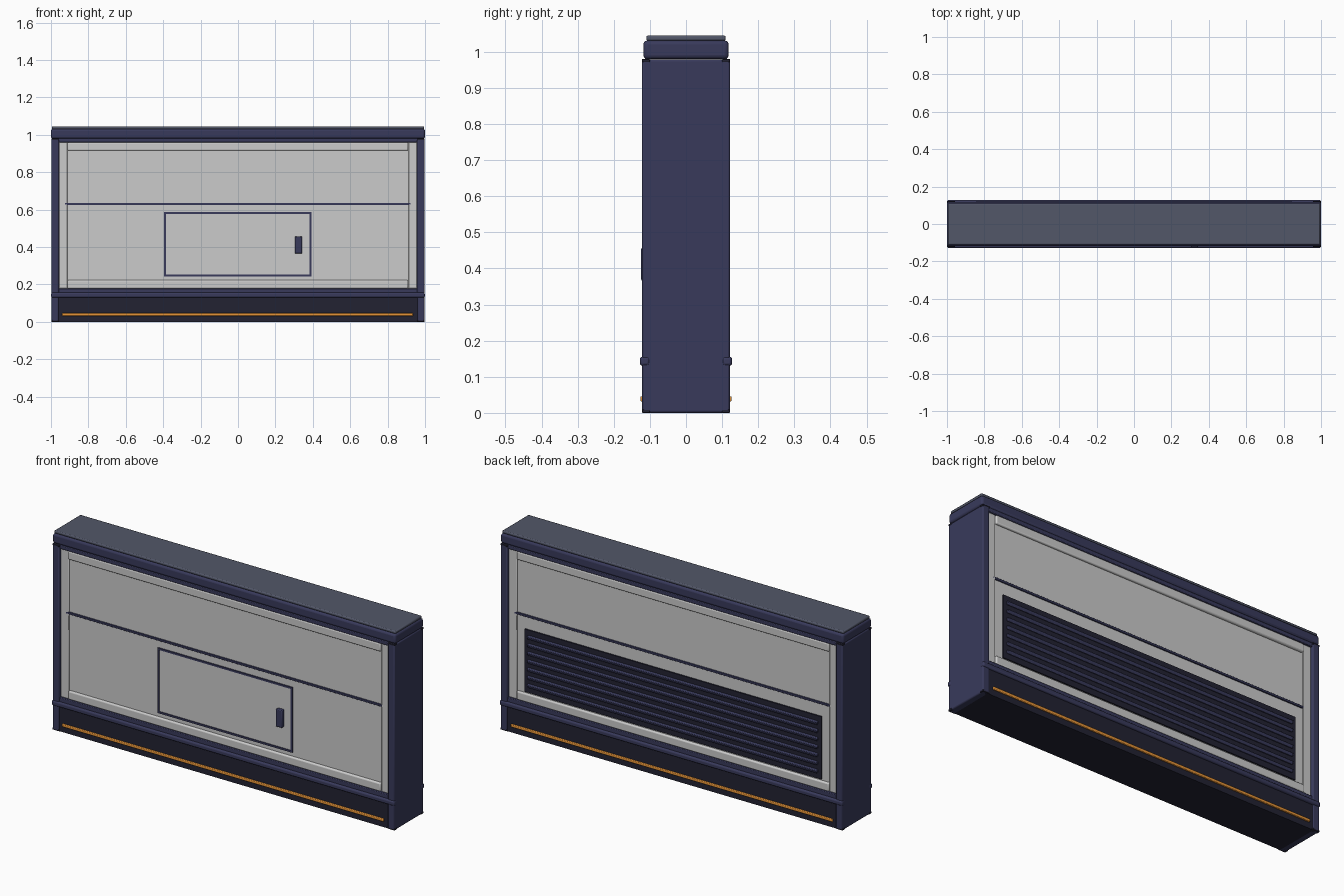
import bpy


def material(name, r, g, b):
    m = bpy.data.materials.new(name)
    m.diffuse_color = (r, g, b, 1)
    return m


NAVY = material("navy", 0.040, 0.042, 0.105)
DARK = material("dark_navy", 0.016, 0.016, 0.032)
SLATE = material("slate", 0.085, 0.095, 0.14)
ORANGE = material("orange", 0.80, 0.30, 0.04)


def box(name, x, y, z, mat=None, bevel=0.0, segments=2):
    """Box from (min, max) ranges, with optional rounded edges."""
    x, y, z = sorted(x), sorted(y), sorted(z)
    mid = [(a + b) / 2 for a, b in (x, y, z)]
    bpy.ops.mesh.primitive_cube_add(size=1, location=mid)
    o = bpy.context.object
    o.name = name
    o.scale = [b - a for a, b in (x, y, z)]
    bpy.ops.object.transform_apply(location=False, rotation=False, scale=True)
    if mat:
        o.data.materials.append(mat)
    if bevel:
        m = o.modifiers.new("bevel", "BEVEL")
        m.width, m.segments = bevel, segments
        bpy.ops.object.shade_smooth_by_angle()
    return o


# Core, plinth and top
box("plinth", (-0.965, 0.965), (-0.118, 0.118), (0, 0.135), DARK)
box("wall_core", (-0.965, 0.965), (-0.102, 0.102), (0.135, 0.98))
box("top_cap", (-1, 1), (-0.118, 0.118), (0.98, 1.031), NAVY, 0.011, 3)
box("top_plate", (-0.995, 0.995), (-0.11, 0.11), (1.03, 1.045), SLATE, 0.005)

# End panels with dark corner shoes
for s in (-1, 1):
    box("end_panel", (s * 0.958, s * 0.997), (-0.122, 0.122), (0, 0.979), NAVY, 0.006)
    for t in (-1, 1):
        for z in (0.0, 0.971):
            box("corner_shoe", (s * 0.957, s * 0.998), (t * 0.10, t * 0.122),
                (z, z + 0.009), DARK, 0.002)

# Parts shared by the front and back faces
for s in (-1, 1):
    box("panel_top_trim", (-0.96, 0.96), (s * 0.095, s * 0.116), (0.96, 0.981), NAVY, 0.003)
    box("panel_bottom_trim", (-0.96, 0.96), (s * 0.095, s * 0.117), (0.135, 0.178), NAVY, 0.003)
    box("belt_rail", (-0.999, 0.999), (s * 0.10, s * 0.128), (0.13, 0.156), NAVY, 0.008, 3)
    box("accent_strip", (-0.94, 0.935), (s * 0.11, s * 0.126), (0.031, 0.046), ORANGE, 0.003)
    box("panel_seam", (-0.928, 0.925), (s * 0.098, s * 0.108), (0.624, 0.636), NAVY, 0.002)
    for z in (0.178, 0.915):
        box("panel_rail", (-0.912, 0.91), (s * 0.095, s * 0.114), (z, z + 0.045), None, 0.007, 3)
    for t in (-1, 1):
        box("panel_stile", (t * 0.912, t * 0.957), (s * 0.095, s * 0.108), (0.178, 0.96), None, 0.003)

# Access door outline and handle on the front
for x in (-0.395, 0.382):
    box("door_frame_side", (x, x + 0.01), (-0.098, -0.108), (0.243, 0.587), NAVY)
for z in (0.243, 0.577):
    box("door_frame_bar", (-0.385, 0.382), (-0.098, -0.108), (z, z + 0.01), NAVY)
box("door_leaf", (-0.385, 0.382), (-0.098, -0.104), (0.253, 0.577))
box("door_handle", (0.305, 0.342), (-0.10, -0.124), (0.365, 0.457), NAVY, 0.004)

# Louvred vent on the back
box("vent_backing", (-0.865, 0.865), (0.098, 0.109), (0.23, 0.56), DARK)
for i in range(7):
    z = 0.268 + i * 0.0425
    slat = box("vent_slat", (-0.845, 0.845), (0.103, 0.118), (z - 0.009, z + 0.009), NAVY, 0.003)
    slat.rotation_euler.x = -0.35
